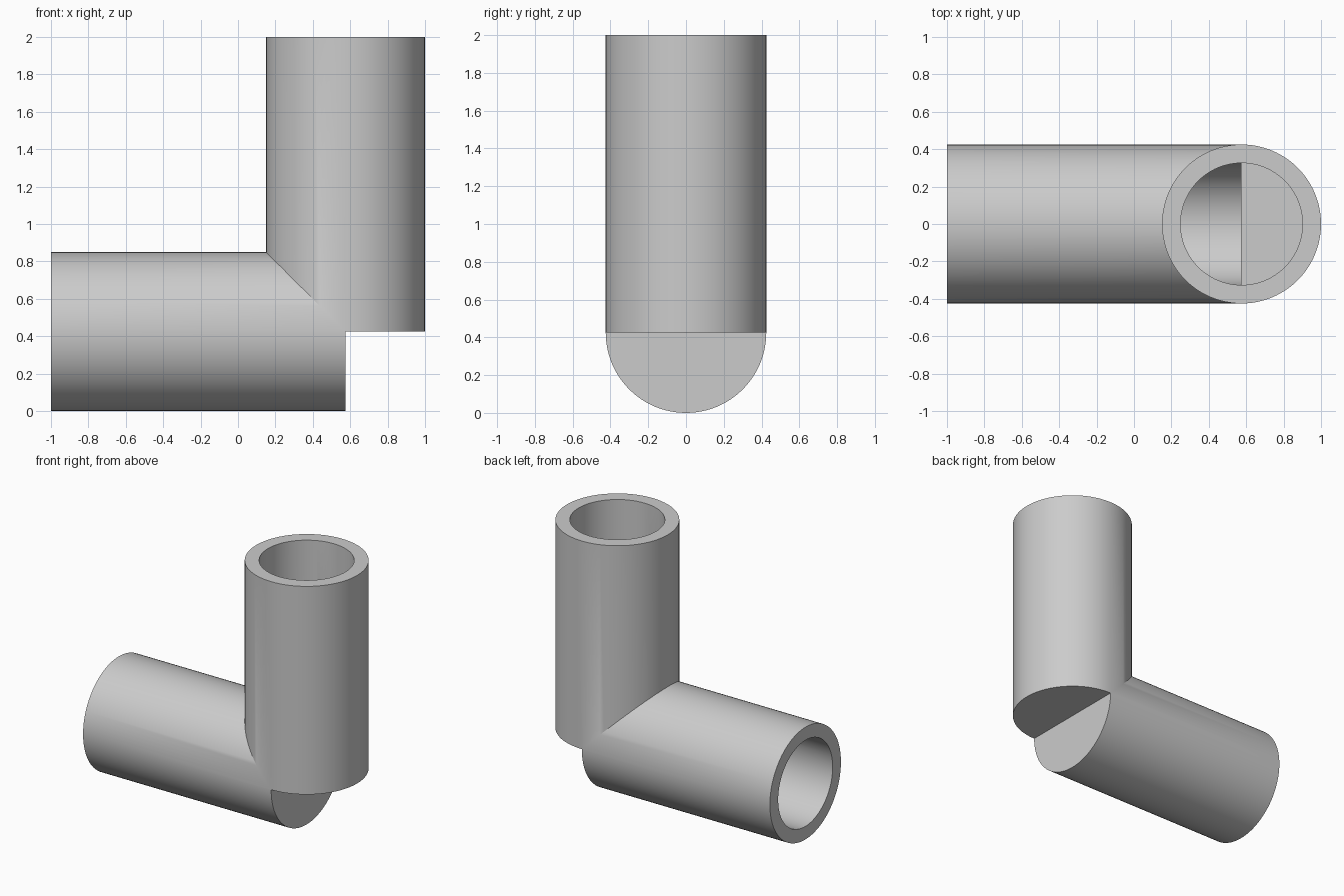
import bpy
import math

if "Cube" in bpy.data.objects:
    bpy.data.objects.remove(bpy.data.objects["Cube"], do_unlink=True)

OUTER, INNER = 0.425, 0.326   # pipe and bore radii
AXIS_X, AXIS_Z = 0.575, 0.425  # where the two centre lines meet
SKIN = 0.003                  # thin end cap left behind each bore

grey = bpy.data.materials.new("pipe grey")
grey.use_nodes = True
colour = (0.6, 0.6, 0.6, 1)
grey.diffuse_color = colour
grey.node_tree.nodes["Principled BSDF"].inputs["Base Color"].default_value = colour


def upright(name, radius, low, high):
    bpy.ops.mesh.primitive_cylinder_add(
        vertices=96, radius=radius, depth=high - low,
        location=(AXIS_X, 0, (low + high) / 2))
    ob = bpy.context.object
    ob.name = name
    ob.data.materials.append(grey)
    return ob


def level(name, radius, left, right):
    bpy.ops.mesh.primitive_cylinder_add(
        vertices=96, radius=radius, depth=right - left,
        location=((left + right) / 2, 0, AXIS_Z), rotation=(0, math.pi / 2, 0))
    ob = bpy.context.object
    ob.name = name
    ob.data.materials.append(grey)
    return ob


def combine(target, other, operation):
    other.hide_render = True
    mod = target.modifiers.new(operation.lower(), "BOOLEAN")
    mod.operation, mod.solver, mod.object = operation, "EXACT", other
    bpy.ops.object.select_all(action="DESELECT")
    target.select_set(True)
    bpy.context.view_layer.objects.active = target
    bpy.ops.object.modifier_apply(modifier=mod.name)
    bpy.data.objects.remove(other, do_unlink=True)


# Two equal solid pipes meeting at a right angle
elbow = upright("elbow_pipe", OUTER, AXIS_Z, 2)
combine(elbow, level("level_pipe", OUTER, -1, AXIS_X), "UNION")

# Hollow both arms, leaving the thin caps at the corner
bore = upright("upright_bore", INNER, AXIS_Z + SKIN, 2.2)
combine(bore, level("level_bore", INNER, -1.2, AXIS_X - SKIN), "UNION")
combine(elbow, bore, "DIFFERENCE")

elbow.select_set(True)
bpy.context.view_layer.objects.active = elbow
bpy.ops.object.shade_smooth_by_angle(angle=math.radians(25))
